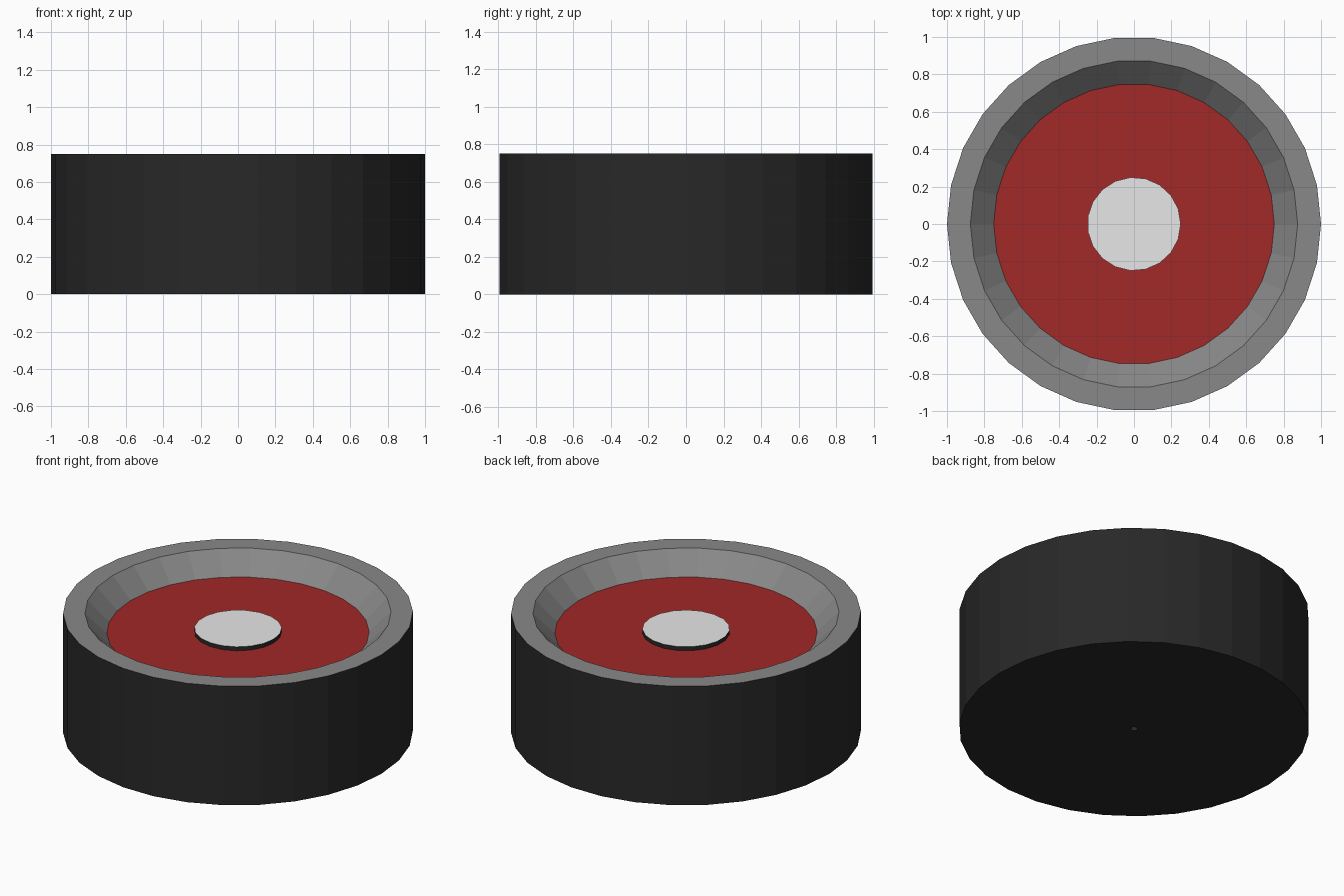
import bpy, bmesh, math

if "Cube" in bpy.data.objects:
    bpy.data.objects.remove(bpy.data.objects["Cube"])


def srgb(v):
    v /= 255
    return v / 12.92 if v <= 0.04045 else ((v + 0.055) / 1.055) ** 2.4


def material(name, r, g, b):
    m = bpy.data.materials.new(name)
    m.diffuse_color = (srgb(r), srgb(g), srgb(b), 1)
    m.use_nodes = True
    m.node_tree.nodes["Principled BSDF"].inputs["Base Color"].default_value = m.diffuse_color
    return m


BLACK = material("black", 40, 40, 40)
GREY = material("mid grey", 136, 136, 136)
RED = material("dark red", 162, 40, 40)
LIGHT = material("light grey", 232, 232, 232)


def lathe(name, profile, band_mats, sides):
    """Revolve (radius, z) points from bottom to top inside; both ends are capped.
    band_mats: bottom cap, one per band, top cap."""
    mats = list(dict.fromkeys(band_mats))
    bm = bmesh.new()
    rings = [[bm.verts.new((r * math.cos(2 * math.pi * i / sides),
                            r * math.sin(2 * math.pi * i / sides), z))
              for i in range(sides)] for r, z in profile]
    bm.faces.new(rings[0][::-1]).material_index = mats.index(band_mats[0])
    for a, b, mat in zip(rings, rings[1:], band_mats[1:]):
        for i in range(sides):
            j = (i + 1) % sides
            bm.faces.new((a[i], a[j], b[j], b[i])).material_index = mats.index(mat)
    bm.faces.new(rings[-1]).material_index = mats.index(band_mats[-1])
    me = bpy.data.meshes.new(name)
    bm.to_mesh(me)
    bm.free()
    for m in mats:
        me.materials.append(m)
    ob = bpy.data.objects.new(name, me)
    bpy.context.collection.objects.link(ob)
    return ob


# Round body: tiny pin hole below, black wall, grey rim and bevel, red floor
lathe("body",
      [(0.02, 0.05), (0.02, 0), (1, 0), (1, 0.75), (0.875, 0.75), (0.75, 0.625)],
      [GREY, BLACK, BLACK, BLACK, GREY, GREY, RED], 30)

# Raised centre button: black side, light top
lathe("centre_button", [(0.25, 0.62), (0.25, 0.65)], [BLACK, BLACK, LIGHT], 19)
